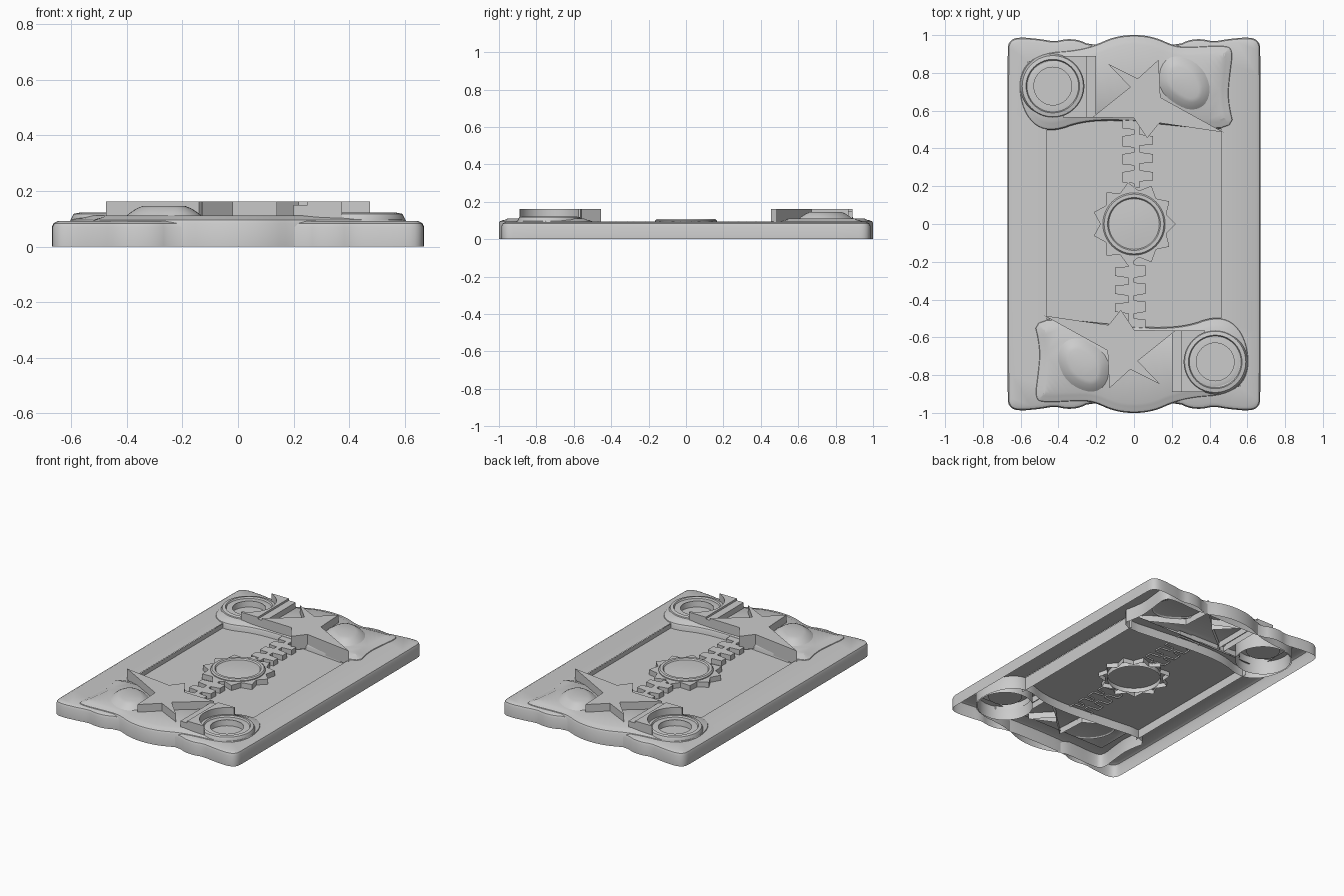
import bpy, bmesh, math
from mathutils import Vector

if "Cube" in bpy.data.objects:
    bpy.data.objects.remove(bpy.data.objects["Cube"])


def soften(pts, n=2):
    """Round a closed outline by cutting its corners."""
    for _ in range(n):
        out = []
        for i, p in enumerate(pts):
            q = pts[(i + 1) % len(pts)]
            out += [(p[0] * .75 + q[0] * .25, p[1] * .75 + q[1] * .25),
                    (p[0] * .25 + q[0] * .75, p[1] * .25 + q[1] * .75)]
        pts = out
    return pts


def circle(cx, cy, r, n=40):
    return [(cx + r * math.cos(i * math.tau / n), cy + r * math.sin(i * math.tau / n)) for i in range(n)]


def turn(pts, s):
    return [(x * s, y * s) for x, y in pts]


def inset(pts, d):
    n = len(pts)
    v = [Vector(p) for p in pts]
    area = sum(v[i].x * v[(i + 1) % n].y - v[i].y * v[(i + 1) % n].x for i in range(n))
    sgn = 1 if area > 0 else -1
    out = []
    for i in range(n):
        a = (v[i] - v[i - 1]).normalized()
        b = (v[(i + 1) % n] - v[i]).normalized()
        na, nb = Vector((-a.y, a.x)) * sgn, Vector((-b.y, b.x)) * sgn
        m = (na + nb) / max(0.4, 1 + na.dot(nb))
        out.append(v[i] + m * d)
    return out


def shell(name, outline, levels, hole=None, walls=()):
    """Open-bottomed shell: skins (inset, z) levels and fills the top, with an optional hole."""
    bm = bmesh.new()
    prev = None
    n = len(outline)
    for d, z in levels:
        ring = [bm.verts.new((x, y, z)) for x, y in inset(outline, d)]
        if prev:
            for i in range(n):
                j = (i + 1) % n
                bm.faces.new((prev[i], prev[j], ring[j], ring[i]))
        prev = ring
    edges = []
    for i in range(n):
        e = bm.edges.get((prev[i], prev[(i + 1) % n]))
        edges.append(e or bm.edges.new((prev[i], prev[(i + 1) % n])))
    if hole:
        h = [bm.verts.new((x, y, levels[-1][1])) for x, y in hole]
        edges += [bm.edges.new((h[i], h[(i + 1) % len(h)])) for i in range(len(h))]
    bmesh.ops.triangle_fill(bm, edges=edges, use_beauty=True, use_dissolve=False, normal=(0, 0, 1))
    bmesh.ops.recalc_face_normals(bm, faces=bm.faces)
    if sum(f.normal.z * f.calc_area() for f in bm.faces) < 0:
        bmesh.ops.reverse_faces(bm, faces=bm.faces)
    for quad in walls:
        bm.faces.new([bm.verts.new(c) for c in quad])
    me = bpy.data.meshes.new(name)
    bm.to_mesh(me)
    bm.free()
    ob = bpy.data.objects.new(name, me)
    bpy.context.collection.objects.link(ob)
    return ob


# outer frame with rounded rim and hanging inner side walls
end = [(-.67, -.9), (-.665, -.965), (-.62, -.99), (-.5, -.98), (-.42, -.965), (-.36, -.98), (-.29, -.975), (-.23, -.945)]
end += [(-x, y) for x, y in reversed(end)]
opening = [(-.46, -.5), (-.46, -.86), (.56, -.86), (.56, -.6), (.46, -.52)]
walls = [[(x * s, -.53, 0), (x * s, -.53, .09), (x * s, .53, .09), (x * s, .53, 0)][::s]
         for s in (1, -1) for x in (-.46,)]
shell("frame", soften(end + turn(end, -1)), [(0, 0), (0, .07), (.006, .084), (.022, .092)],
      opening + turn(opening, -1), walls)

# recessed centre panel
shell("centre_panel", [(-.46, -.57), (.46, -.57), (.46, .57), (-.46, .57)], [(0, .06)])

plaque = [(-.54, -.485), (-.5, -.66), (-.51, -.78), (-.53, -.93), (-.47, -.95), (-.32, -.94), (-.22, -.94),
          (-.11, -.99), (0, -1.004), (.11, -.99), (.21, -.945), (.32, -.92), (.47, -.91), (.58, -.85),
          (.615, -.74), (.59, -.6), (.52, -.51), (.42, -.49), (.28, -.54), (.1, -.55), (-.13, -.53)]
star = [(-.07, -.455), (0, -.56), (.22, -.565), (.02, -.725), (.14, -.85), (-.02, -.77), (-.13, -.87),
        (-.14, -.67), (-.475, -.485), (-.135, -.535)]
rock = [(-.38, -.61), (-.42, -.72), (-.36, -.85), (-.22, -.91), (-.13, -.85), (-.12, -.7), (-.27, -.59)]
CX, CY = .43, -.73
arc = [(CX + .165 * math.cos(math.radians(a)), CY + .165 * math.sin(math.radians(a)))
       for a in range(110, 251, 10)]
bracket = [(.25, -.89), (.375, -.89)] + arc[::-1] + [(.375, -.565), (.25, -.565)]

# double-sided toothed rack running from the plaque to the hub
left, right = [], []
for i in range(4):
    y = -.56 + i * .095
    left += [(-.1, y), (-.1, y + .045), (-.03, y + .05), (-.03, y + .085)]
    right += [(.06, y), (.06, y + .055), (.0, y + .06), (.0, y + .085)]
rack = left + right[::-1]

for label, s in (("front", 1), ("back", -1)):
    cup_c = (CX * s, CY * s)
    shell(label + "_plaque", turn(soften(plaque), s),
          [(0, 0), (0, .085), (.006, .096), (.018, .101), (.035, .105), (.05, .112)], circle(*cup_c, .1))
    shell(label + "_star", turn(star, s), [(0, .07), (0, .163)])
    shell(label + "_rock", turn(soften(rock), s), [(0, .105), (.02, .122), (.045, .138), (.065, .146)])
    # stepped ring cup
    profile = [(.172, 0), (.172, .098), (.162, .118), (.142, .122), (.137, .112),
               (.109, .108), (.105, .07), (.03, .07)]
    shell(label + "_ring_cup", circle(*cup_c, .172), [(.172 - r, z) for r, z in profile])
    shell(label + "_bracket", turn(bracket, s), [(0, .07), (0, .163)])
    shell(label + "_bracket_step", turn([(.2, -.89), (.25, -.89), (.25, -.565), (.2, -.565)], s),
          [(0, .07), (0, .15)])
    shell(label + "_rack", turn(rack, s), [(0, .05), (0, .094)])

# spiked hub in the centre
spikes = []
for i in range(22):
    r = .222 if i % 2 == 0 else .178
    a = math.tau * i / 22
    spikes.append((r * math.cos(a), r * math.sin(a)))
shell("hub_spikes", spikes, [(0, .03), (0, .094)])
hub = [(.165, .03), (.165, .1), (.158, .108), (.14, .108), (.134, .1), (.08, .104), (.02, .106)]
shell("hub_disc", circle(0, 0, .165, 48), [(.165 - r, z) for r, z in hub])

# smooth rounded surfaces, keep edges sharp
for ob in bpy.data.objects:
    ob.select_set(True)
    bpy.context.view_layer.objects.active = ob
bpy.ops.object.shade_smooth_by_angle(angle=math.radians(35))
